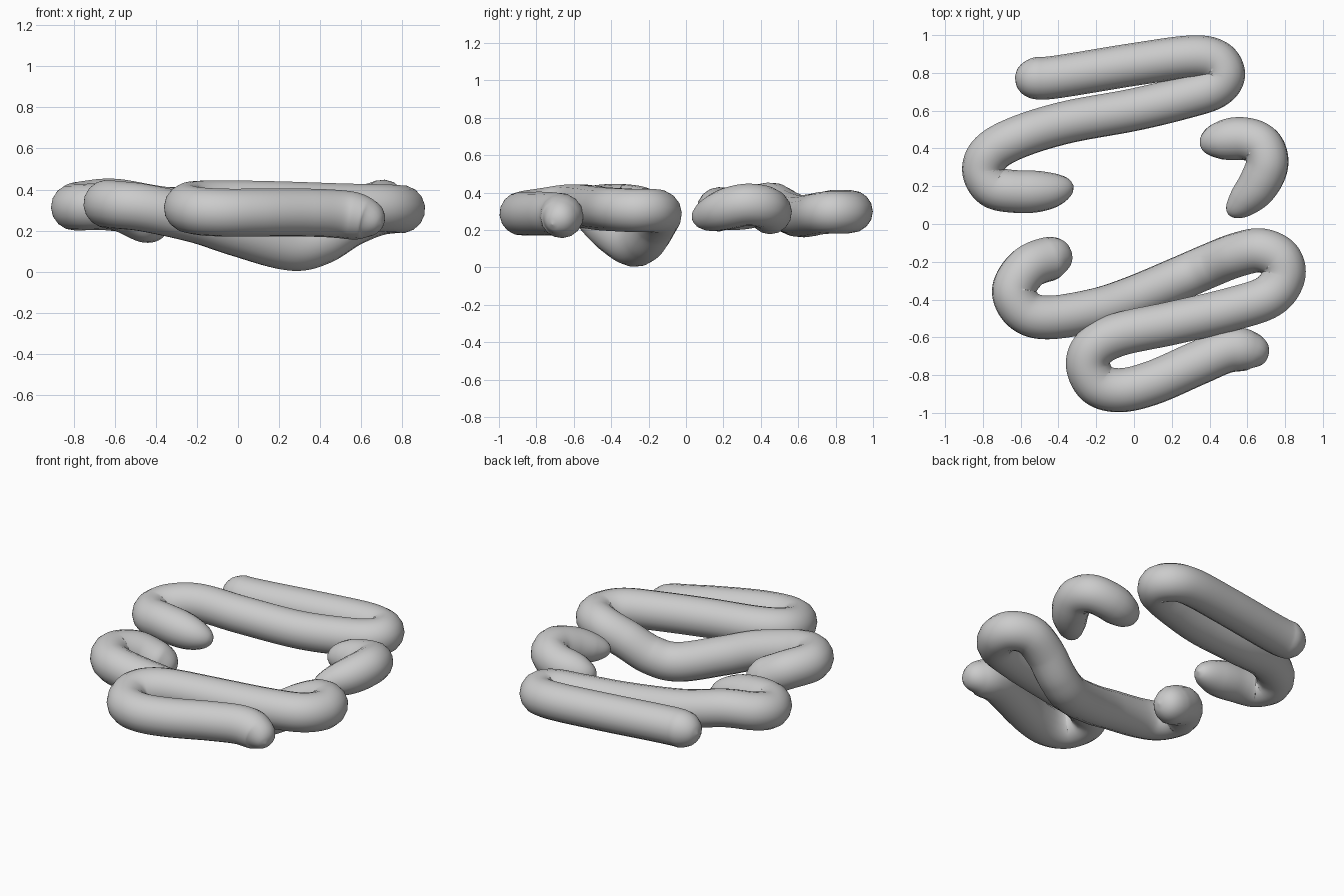
import bpy
import math
from mathutils import Vector

cube = bpy.data.objects.get("Cube")
if cube:
    bpy.data.objects.remove(cube, do_unlink=True)

# One plain grey for every coil
grey = bpy.data.materials.new("soft grey")
grey.use_nodes = True
colour = (0.6, 0.6, 0.6, 1)
grey.diffuse_color = colour
grey.node_tree.nodes["Principled BSDF"].inputs["Base Color"].default_value = colour

STEPS = 14


def smooth_path(points):
    """Catmull-Rom samples through the given points."""
    p = [Vector(q) for q in points]
    p = [2 * p[0] - p[1]] + p + [2 * p[-1] - p[-2]]
    out = []
    for a, b, c, d in zip(p, p[1:], p[2:], p[3:]):
        for i in range(STEPS):
            t = i / STEPS
            out.append(0.5 * (2 * b + (c - a) * t + (2 * a - 5 * b + 4 * c - d) * t ** 2
                              + (3 * b - a - 3 * c + d) * t ** 3))
    return out + [p[-2]]


def dome(distance, length):
    """Radius factor that rounds off a tube end."""
    if distance >= length:
        return 1
    return math.sqrt(max(0.001, 1 - (1 - distance / length) ** 2))


def coil(name, points, radius, caps):
    path = smooth_path(points)
    run = [0]
    for a, b in zip(path, path[1:]):
        run.append(run[-1] + (b - a).length)
    data = bpy.data.curves.new(name, "CURVE")
    data.dimensions = "3D"
    data.twist_mode = "MINIMUM"
    data.bevel_depth = radius
    data.bevel_resolution = 6
    data.use_fill_caps = True
    spline = data.splines.new("POLY")
    spline.points.add(len(path) - 1)
    spline.use_smooth = True
    for point, co, s in zip(spline.points, path, run):
        point.co = (*co, 1)
        point.radius = dome(s, caps[0]) * dome(run[-1] - s, caps[1])
    data.materials.append(grey)
    obj = bpy.data.objects.new(name, data)
    bpy.context.collection.objects.link(obj)
    # Turn the swept curve into a mesh
    bpy.ops.object.select_all(action="DESELECT")
    obj.select_set(True)
    bpy.context.view_layer.objects.active = obj
    bpy.ops.object.convert(target="MESH")
    bpy.ops.object.shade_smooth()


# Long front coil with three bends and a sagging bar
coil("front_coil", [
    (-.33, -.17, .22), (-.43, -.18, .25), (-.56, -.23, .31), (-.635, -.35, .33),
    (-.58, -.46, .325), (-.45, -.495, .31), (-.2, -.455, .255), (0, -.39, .19),
    (.25, -.285, .122), (.4, -.22, .15), (.54, -.165, .235), (.67, -.14, .29),
    (.77, -.185, .305), (.79, -.28, .305), (.71, -.385, .31), (.5, -.455, .315),
    (.2, -.525, .325), (-.08, -.585, .33), (-.21, -.655, .325), (-.243, -.75, .31),
    (-.19, -.85, .295), (-.07, -.88, .288), (.1, -.84, .288), (.33, -.74, .288),
    (.5, -.67, .28), (.62, -.675, .26), (.7, -.715, .23)], .117, (.14, .18))

# Back coil with two bends
coil("back_coil", [
    (-.63, .78, .3), (-.52, .772, .3), (-.4, .78, .3), (0, .845, .3),
    (.3, .885, .3), (.43, .865, .295), (.475, .79, .295), (.42, .72, .29),
    (.27, .67, .28), (0, .605, .275), (-.35, .54, .3), (-.6, .465, .34),
    (-.75, .385, .33), (-.797, .29, .315), (-.75, .2, .315), (-.64, .173, .315),
    (-.47, .175, .295), (-.32, .2, .27)], .113, (.13, .26))

# Short hooked coil on the left side
coil("side_hook", [
    (.35, .415, .27), (.45, .44, .28), (.58, .452, .3), (.675, .415, .325),
    (.705, .32, .335), (.66, .21, .31), (.58, .12, .28), (.5, .05, .26)],
    .113, (.2, .3))
